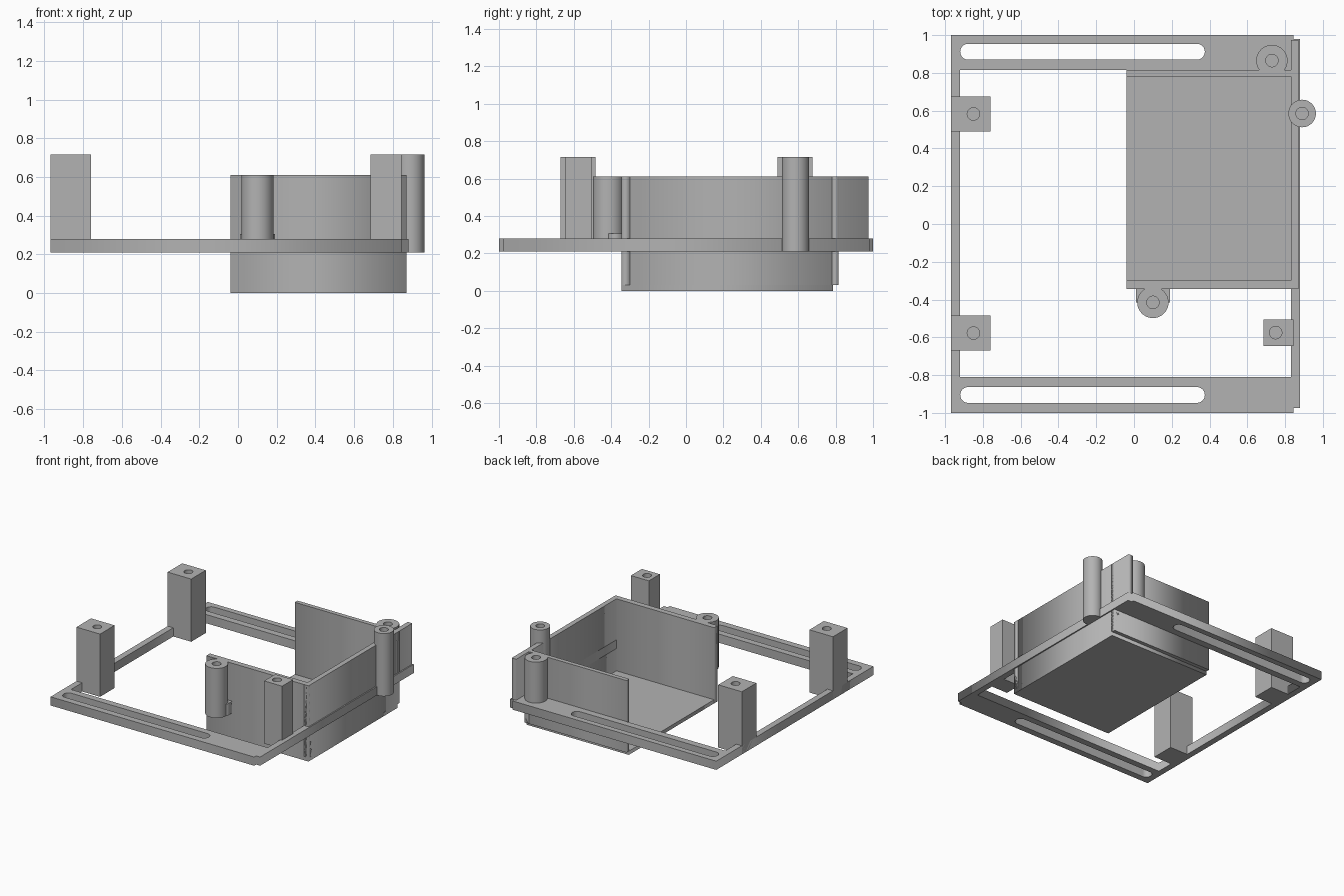
import bpy
from math import pi, cos, sin

cube = bpy.data.objects.get("Cube")
if cube:
    bpy.data.objects.remove(cube, do_unlink=True)

GREY = (0.45, 0.45, 0.45, 1)
grey = bpy.data.materials.new("plain grey")
grey.use_nodes = True
grey.diffuse_color = GREY
grey.node_tree.nodes["Principled BSDF"].inputs["Base Color"].default_value = GREY

BASE, FRAME_TOP = 0.21, 0.28      # frame underside and top
WALL_TOP, POST_TOP = 0.61, 0.715


def select(ob):
    bpy.ops.object.select_all(action='DESELECT')
    ob.select_set(True)
    bpy.context.view_layer.objects.active = ob


def rect(x0, x1, y0, y1):
    return [(x0, y0), (x1, y0), (x1, y1), (x0, y1)]


def slot(x0, x1, y, r, n=12):
    """Outline of a round-ended slot."""
    right = [(x1 - r + r * cos(a), y + r * sin(a))
             for a in (-pi / 2 + pi * i / n for i in range(n + 1))]
    left = [(x0 + r + r * cos(a), y + r * sin(a))
            for a in (pi / 2 + pi * i / n for i in range(n + 1))]
    return right + left


def plate(name, z0, z1, *outlines):
    """Extrude an outline; further outlines become openings."""
    cu = bpy.data.curves.new(name, 'CURVE')
    cu.dimensions = '2D'
    cu.fill_mode = 'BOTH'
    cu.extrude = (z1 - z0) / 2
    for pts in outlines:
        sp = cu.splines.new('POLY')
        sp.points.add(len(pts) - 1)
        for p, (x, y) in zip(sp.points, pts):
            p.co = (x, y, 0, 1)
        sp.use_cyclic_u = True
    ob = bpy.data.objects.new(name, cu)
    bpy.context.collection.objects.link(ob)
    ob.location.z = (z0 + z1) / 2
    select(ob)
    bpy.ops.object.convert(target='MESH')
    ob = bpy.context.object
    ob.name = name
    ob.data.materials.clear()
    ob.data.materials.append(grey)
    return ob


def cylinder(name, x, y, r, z0, z1):
    bpy.ops.mesh.primitive_cylinder_add(vertices=40, radius=r, depth=z1 - z0,
                                        location=(x, y, (z0 + z1) / 2))
    ob = bpy.context.object
    ob.name = name
    ob.data.materials.append(grey)
    return ob


def screw_hole(ob, x, y, top, depth=0.1, r=0.033):
    """Sink a blind hole into the top of a post."""
    cutter = cylinder("hole_cutter", x, y, r, top - depth, top + 0.05)
    cutter.hide_render = True
    mod = ob.modifiers.new("hole", 'BOOLEAN')
    mod.operation = 'DIFFERENCE'
    mod.solver = 'EXACT'
    mod.object = cutter
    select(ob)
    bpy.ops.object.modifier_apply(modifier=mod.name)
    bpy.data.objects.remove(cutter, do_unlink=True)
    bpy.ops.object.shade_smooth_by_angle(angle=0.6)


# Flat frame with a stepped right edge, a large opening and two slots
outer = [(-0.97, -1), (0.845, -1), (0.845, -0.975), (0.88, -0.975),
         (0.88, 0.98), (0.845, 0.98), (0.845, 1), (-0.97, 1)]
plate("frame", BASE, FRAME_TOP, outer, rect(-0.92, 0.83, -0.81, 0.815),
      slot(-0.92, 0.375, 0.912, 0.042), slot(-0.92, 0.375, -0.905, 0.042))

# Hanging tray, open on one side
plate("tray_floor", 0, 0.03, rect(-0.04, 0.87, -0.345, 0.785))
plate("tray_front_wall", 0, WALL_TOP, rect(-0.04, 0.87, -0.345, -0.30))
plate("tray_back_wall", 0.03, WALL_TOP, rect(-0.04, 0.87, 0.78, 0.815))
plate("tray_side_wall_lower", 0.03, BASE, rect(0.83, 0.87, -0.345, 0.815))
plate("tray_side_wall_upper", BASE, WALL_TOP, rect(0.83, 0.87, -0.345, 0.975))

# Square mounting posts
for name, x0, x1, y0, y1, hx in (
        ("back_post", -0.97, -0.76, 0.49, 0.675, -0.85),
        ("front_post", -0.97, -0.76, -0.67, -0.485, -0.85),
        ("small_post", 0.685, 0.845, -0.645, -0.505, 0.75)):
    post = plate(name, BASE, POST_TOP, rect(x0, x1, y0, y1))
    screw_hole(post, hx, (y0 + y1) / 2, POST_TOP)

# Round mounting posts
for name, x, y, r, top in (("side_round_post", 0.89, 0.585, 0.073, POST_TOP),
                           ("back_round_post", 0.73, 0.865, 0.083, WALL_TOP),
                           ("front_round_post", 0.10, -0.415, 0.083, WALL_TOP)):
    screw_hole(cylinder(name, x, y, r, BASE, top), x, y, top)

# Small foot joining the front round post to the tray
plate("post_foot", BASE, 0.305, rect(0.01, 0.19, -0.415, -0.34))
